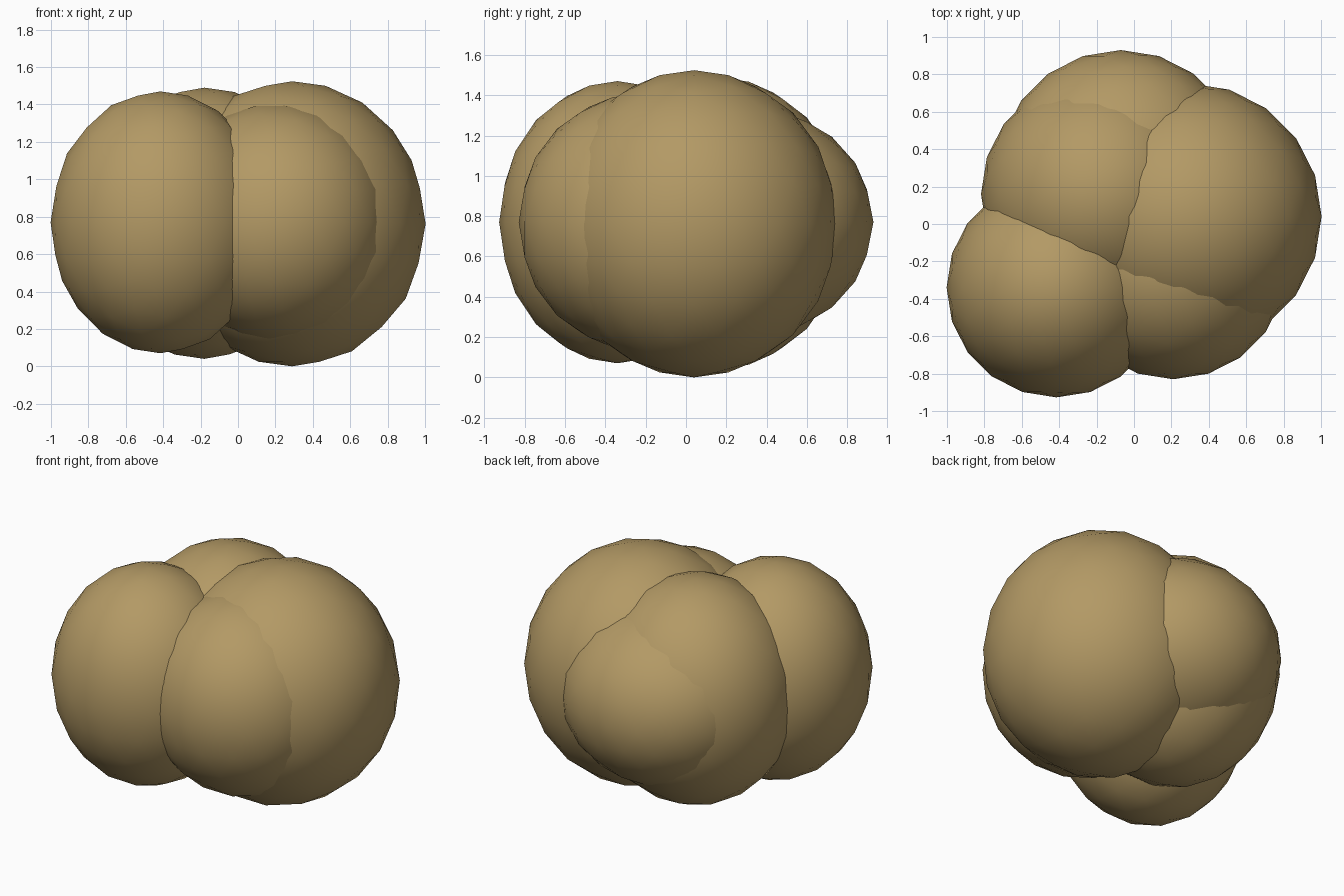
import bpy

if "Cube" in bpy.data.objects:
    bpy.data.objects.remove(bpy.data.objects["Cube"])

# One earthy tan colour for the whole cluster
tan = bpy.data.materials.new("earthy_tan")
tan.diffuse_color = (0.45, 0.32, 0.13, 1.0)
tan.use_nodes = True
tan.node_tree.nodes["Principled BSDF"].inputs["Base Color"].default_value = tan.diffuse_color


def lump(name, centre, radius, height):
    """A smooth, low-resolution, vertically stretched ball."""
    bpy.ops.mesh.primitive_ico_sphere_add(subdivisions=3, radius=1, location=centre)
    ob = bpy.context.object
    ob.name = name
    ob.scale = (radius, radius, height)
    bpy.ops.object.transform_apply(location=False, rotation=False, scale=True)
    bpy.ops.object.shade_smooth()
    ob.data.materials.append(tan)
    return ob


# Overlapping lumps: name, centre, plan radius, half height
lumps = [
    ("right_lump", (0.29, 0.04, 0.762), 0.713, 0.762),
    ("front_left_lump", (-0.415, -0.34, 0.77), 0.587, 0.70),
    ("front_lump", (0.21, -0.22, 0.77), 0.61, 0.64),
    ("middle_left_lump", (-0.18, 0.16, 0.765), 0.638, 0.725),
    ("back_lump", (-0.07, 0.27, 0.77), 0.66, 0.585),
]
for spec in lumps:
    lump(*spec)
